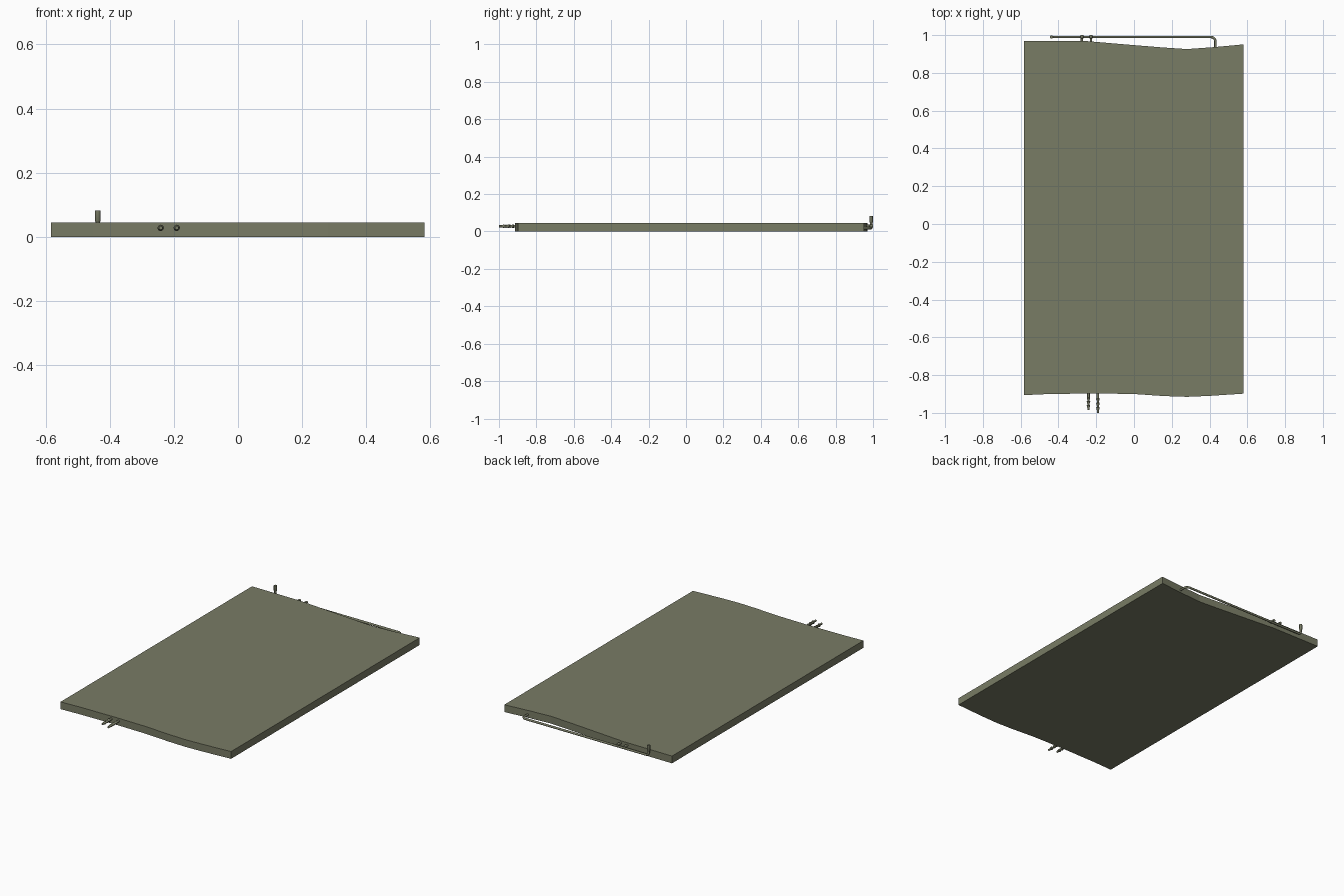
import bpy, bmesh, math
from mathutils import Vector, Matrix

if "Cube" in bpy.data.objects:
    bpy.data.objects.remove(bpy.data.objects["Cube"])

mat = bpy.data.materials.new("olive")
mat.diffuse_color = (0.19, 0.2, 0.13, 1)
mat.use_nodes = True
mat.node_tree.nodes["Principled BSDF"].inputs["Base Color"].default_value = mat.diffuse_color


def add_object(name, bm, smooth=False):
    bmesh.ops.recalc_face_normals(bm, faces=bm.faces)
    me = bpy.data.meshes.new(name)
    bm.to_mesh(me)
    bm.free()
    ob = bpy.data.objects.new(name, me)
    bpy.context.collection.objects.link(ob)
    me.materials.append(mat)
    if smooth:
        bpy.ops.object.select_all(action='DESELECT')
        ob.select_set(True)
        bpy.context.view_layer.objects.active = ob
        bpy.ops.object.shade_smooth_by_angle(angle=math.radians(40))
    return ob


def slab(name, outline, height):
    bm = bmesh.new()
    face = bm.faces.new([bm.verts.new((x, y, 0)) for x, y in outline])
    top = bmesh.ops.extrude_face_region(bm, geom=[face])
    verts = [v for v in top["geom"] if isinstance(v, bmesh.types.BMVert)]
    bmesh.ops.translate(bm, verts=verts, vec=(0, 0, height))
    add_object(name, bm)


def sweep(name, path, radii, sides=12):
    """Round tube along a path, one radius per point, closed at both ends."""
    bm = bmesh.new()
    pts = [Vector(p) for p in path]
    rot, rings, last = None, [], None
    for i, p in enumerate(pts):
        d = (pts[min(i + 1, len(pts) - 1)] - pts[max(i - 1, 0)])
        d = d.normalized() if d.length > 1e-7 else last
        if last is None:
            rot = Vector((0, 0, 1)).rotation_difference(d).to_matrix()
        else:
            rot = last.rotation_difference(d).to_matrix() @ rot
        last = d
        ring = []
        for k in range(sides):
            a = math.tau * k / sides
            ring.append(bm.verts.new(p + rot @ Vector((math.cos(a), math.sin(a), 0)) * radii[i]))
        rings.append(ring)
    for a, b in zip(rings, rings[1:]):
        for k in range(sides):
            n = (k + 1) % sides
            bm.faces.new((a[k], a[n], b[n], b[k]))
    bm.faces.new(rings[0])
    bm.faces.new(rings[-1])
    add_object(name, bm, True)


def bend(a, corner, b, r, n=6):
    """Rounded corner points between the directions to a and b."""
    c = Vector(corner)
    u = (Vector(a) - c).normalized()
    v = (Vector(b) - c).normalized()
    o = c + (u + v) * r
    return [o - v * r * math.cos(t) - u * r * math.sin(t)
            for t in (math.pi / 2 * i / n for i in range(n + 1))]


# Flat panel with gently wavy ends
front_edge = [(-0.583, -0.906), (-0.45, -0.9), (-0.2, -0.897), (0, -0.9), (0.16, -0.911),
              (0.28, -0.915), (0.4, -0.91), (0.581, -0.898)]
back_edge = [(0.581, 0.951), (0.42, 0.936), (0.28, 0.926), (0.16, 0.934), (0, 0.947),
             (-0.25, 0.968), (-0.583, 0.97)]
slab("panel", front_edge + back_edge, 0.045)

# Barbed hose nozzles on the front edge
barbs = [(0, 0.007), (0.3, 0.007), (0.32, 0.01), (0.42, 0.006), (0.5, 0.006), (0.52, 0.01),
         (0.64, 0.006), (0.72, 0.006), (0.74, 0.01), (0.86, 0.006), (1, 0.006)]
for name, x, tip in (("nozzle_left", -0.241, -0.985), ("nozzle_right", -0.191, -1.0)):
    y0 = -0.89
    sweep(name, [(x, y0 + t * (tip - y0), 0.028) for t, r in barbs], [r for t, r in barbs])

# Short stubs on the back edge
for name, x in (("stub_left", -0.276), ("stub_right", -0.228)):
    prof = [(0.955, 0.006), (0.982, 0.006), (0.984, 0.009), (1.0, 0.008)]
    sweep(name, [(x, y, 0.03) for y, r in prof], [r for y, r in prof])

# Bent drain pipe along the back edge with an upturned end
p0, c1, c2, p3 = (0.431, 0.92, 0.018), (0.431, 0.99, 0.018), (-0.437, 0.99, 0.018), (-0.437, 0.99, 0.05)
path = [p0] + bend(p0, c1, c2, 0.024) + bend(c1, c2, p3, 0.018) + [p3]
sweep("drain_pipe", path, [0.0065] * len(path))
sweep("pipe_cap", [(-0.437, 0.99, 0.046), (-0.437, 0.99, 0.05), (-0.437, 0.99, 0.082)],
      [0.0065, 0.009, 0.009])
